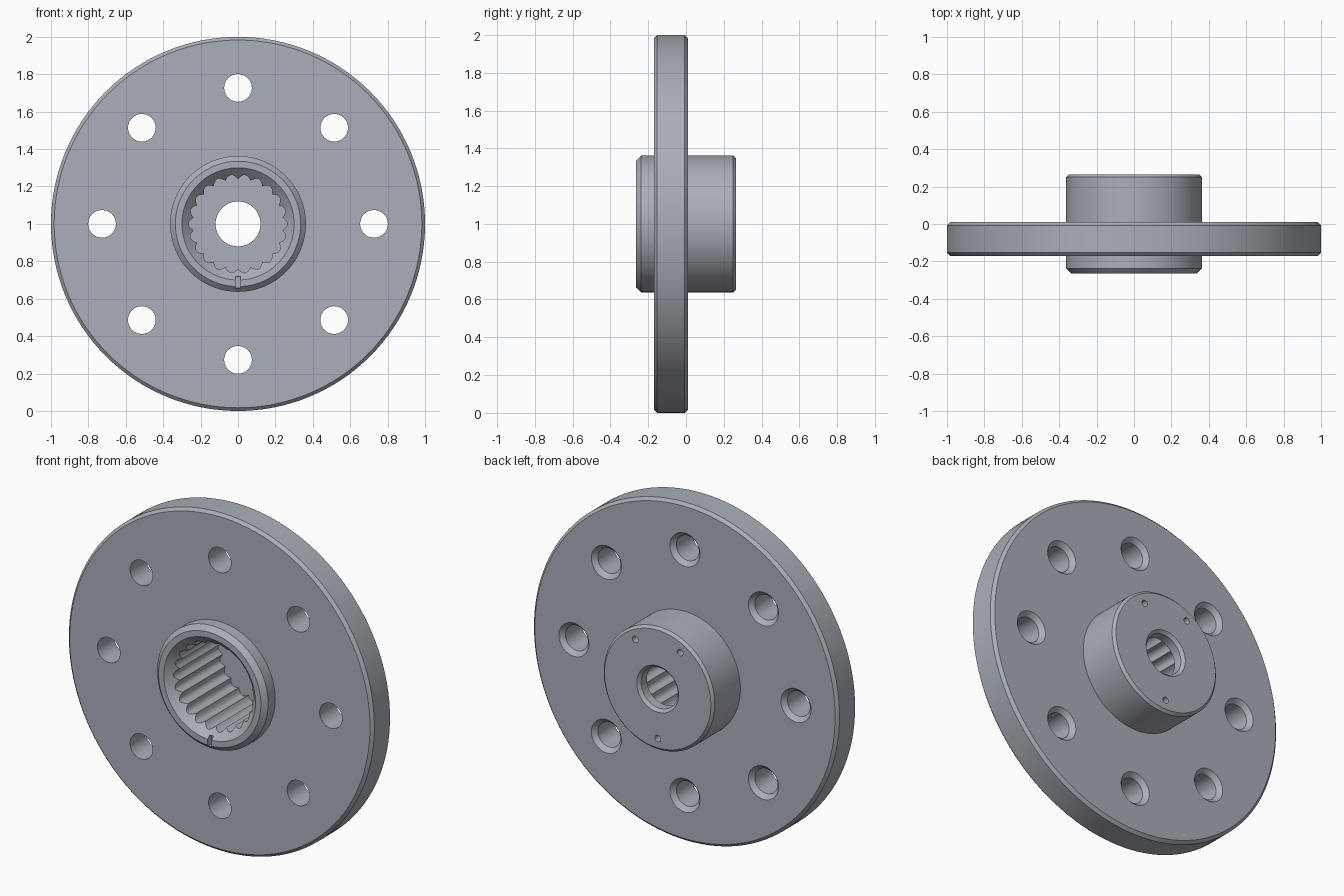
import bpy, bmesh, math

cube = bpy.data.objects.get("Cube")
if cube:
    bpy.data.objects.remove(cube, do_unlink=True)

CZ = 1.0           # height of the shared axis
FRONT, BACK = -0.265, 0.265

steel = bpy.data.materials.new("steel_grey")
steel.use_nodes = True
colour = (0.40, 0.43, 0.48, 1)
steel.diffuse_color = colour
steel.node_tree.nodes["Principled BSDF"].inputs["Base Color"].default_value = colour


def lathe(bm, profile, steps, cx=0.0, cz=0.0, wave=None):
    """Capped solid of revolution about y from (radius, y) points."""
    rings = []
    for radius, y in profile:
        ring = []
        for i in range(steps):
            a = 2 * math.pi * i / steps
            r = radius + (wave(a) if wave else 0)
            ring.append(bm.verts.new((cx + r * math.cos(a), y, CZ + cz + r * math.sin(a))))
        rings.append(ring)
    for low, high in zip(rings, rings[1:]):
        for i in range(steps):
            j = (i + 1) % steps
            bm.faces.new((low[i], low[j], high[j], high[i]))
    bm.faces.new(rings[0])
    bm.faces.new(rings[-1])


def finish(bm, name):
    bmesh.ops.recalc_face_normals(bm, faces=bm.faces)
    mesh = bpy.data.meshes.new(name)
    bm.to_mesh(mesh)
    bm.free()
    mesh.materials.append(steel)
    obj = bpy.data.objects.new(name, mesh)
    bpy.context.collection.objects.link(obj)
    return obj


def cut(target, bm, name):
    cutter = finish(bm, name)
    cutter.hide_render = True
    mod = target.modifiers.new(name, 'BOOLEAN')
    mod.operation = 'DIFFERENCE'
    mod.solver = 'EXACT'
    mod.object = cutter
    bpy.context.view_layer.objects.active = target
    bpy.ops.object.modifier_apply(modifier=mod.name)
    bpy.data.objects.remove(cutter, do_unlink=True)


# Flange and hub turned as one chamfered body
bm = bmesh.new()
lathe(bm, [(0.335, FRONT), (0.363, -0.237), (0.363, -0.17), (0.983, -0.17),
           (1.0, -0.153), (1.0, -0.007), (0.983, 0.01), (0.363, 0.01),
           (0.363, 0.25), (0.348, BACK)], 128)
body = finish(bm, "flanged_hub")

# Splined bore with scalloped grooves
bm = bmesh.new()
lathe(bm, [(0.24, -0.3), (0.24, 0.195)], 22 * 8,
      wave=lambda a: 0.024 * abs(math.cos(11 * a)))
cut(body, bm, "spline_bore")

# Tapered mouth of the bore
bm = bmesh.new()
lathe(bm, [(0.31, -0.275), (0.30, FRONT), (0.235, -0.2)], 96)
cut(body, bm, "bore_mouth")

# Through hole, chamfered at the back
bm = bmesh.new()
lathe(bm, [(0.12, 0.1), (0.12, 0.248), (0.147, 0.275)], 64)
cut(body, bm, "centre_hole")

# Ring of eight bolt holes, countersunk at the back
bm = bmesh.new()
for k in range(8):
    a = k * math.pi / 4
    lathe(bm, [(0.074, -0.25), (0.074, -0.016), (0.11, 0.022)], 40,
          0.727 * math.cos(a), 0.727 * math.sin(a))
cut(body, bm, "bolt_holes")

# Three small blind holes in the back of the hub
bm = bmesh.new()
for degrees in (60, 120, 270):
    a = math.radians(degrees)
    lathe(bm, [(0.019, 0.17), (0.019, 0.3)], 20,
          0.293 * math.cos(a), 0.293 * math.sin(a))
cut(body, bm, "pin_holes")

# Index notch in the front rim
bm = bmesh.new()
bmesh.ops.create_cube(bm, size=1)
bmesh.ops.scale(bm, vec=(0.025, 0.07, 0.06), verts=bm.verts)
bmesh.ops.translate(bm, vec=(0, FRONT, CZ - 0.312), verts=bm.verts)
cut(body, bm, "index_notch")

# Smooth turned surfaces, crisp chamfers
bpy.ops.object.select_all(action='DESELECT')
body.select_set(True)
bpy.context.view_layer.objects.active = body
bpy.ops.object.shade_smooth_by_angle(angle=math.radians(30))
